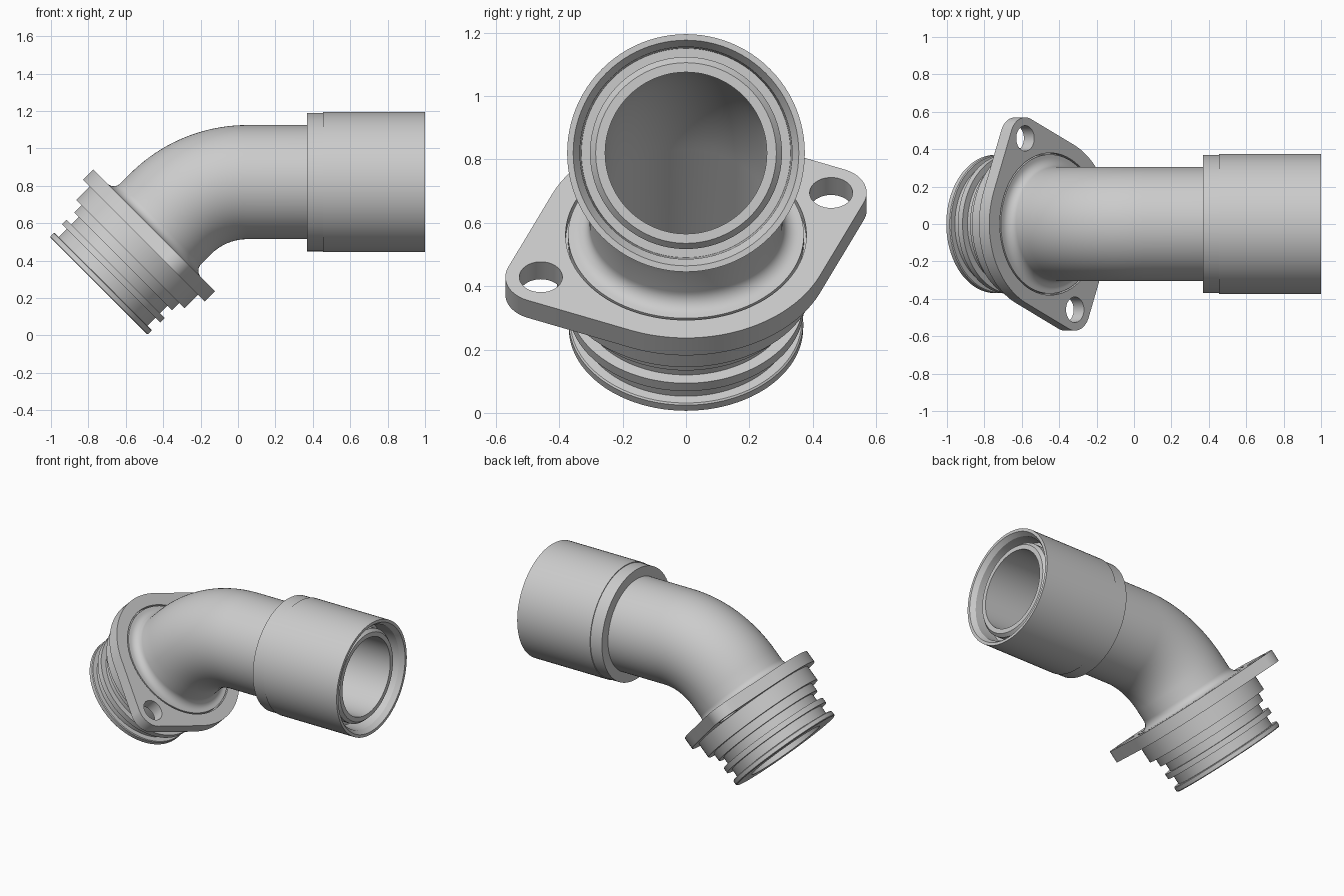
import bpy, bmesh
from math import sin, cos, pi, radians, acos, atan2, hypot
from mathutils import Vector, Matrix

cube = bpy.data.objects.get("Cube")
if cube:
    bpy.data.objects.remove(cube, do_unlink=True)

mat = bpy.data.materials.new("light grey")
mat.use_nodes = True
grey = (0.6, 0.6, 0.6, 1)
mat.diffuse_color = grey
mat.node_tree.nodes["Principled BSDF"].inputs["Base Color"].default_value = grey

BEND_R, BEND_A = 0.58, pi / 4
BEND_LEN = BEND_R * BEND_A
FLANGE = BEND_LEN + 0.125      # path distance of the flange's upper face
SIDES = 96


def frame(s):
    """Centre, outward normal and direction at path distance s from the bend start."""
    a = min(max(s / BEND_R, 0), BEND_A)
    n = Vector((-sin(a), 0, cos(a)))
    d = Vector((-cos(a), 0, -sin(a)))
    over = min(s, 0) + max(s - BEND_LEN, 0)
    return Vector((0.05, 0, 0.24)) + n * BEND_R + d * over, n, d


def finish(bm, name):
    bmesh.ops.remove_doubles(bm, verts=bm.verts, dist=0.0001)
    bmesh.ops.recalc_face_normals(bm, faces=bm.faces)
    me = bpy.data.meshes.new(name)
    bm.to_mesh(me)
    bm.free()
    me.materials.append(mat)
    ob = bpy.data.objects.new(name, me)
    bpy.context.collection.objects.link(ob)
    bpy.ops.object.select_all(action='DESELECT')
    ob.select_set(True)
    bpy.context.view_layer.objects.active = ob
    bpy.ops.object.shade_smooth_by_angle(angle=radians(30))
    return ob


def sweep(name, profile):
    """Sweep a closed (path distance, radius) profile round the bent axis."""
    bm = bmesh.new()
    rings = []
    for s, r in profile:
        c, n, d = frame(s)
        rings.append([bm.verts.new(c + r * (cos(t) * n + sin(t) * Vector((0, 1, 0))))
                      for t in (2 * pi * i / SIDES for i in range(SIDES))])
    for k, ring in enumerate(rings):
        nxt = rings[(k + 1) % len(rings)]
        for i in range(SIDES):
            j = (i + 1) % SIDES
            bm.faces.new((ring[i], ring[j], nxt[j], nxt[i]))
    return finish(bm, name)


def at_x(x, r):
    return 0.05 - x, r


BORE, PIPE = 0.255, 0.305
arc = [BEND_LEN * i / 20 for i in range(21)]

# Socket end: inner spigot, annular recess, rim and stepped outer wall
profile = [at_x(0.96, BORE), at_x(0.96, 0.285), at_x(0.94, 0.303), at_x(0.86, 0.303),
           at_x(0.86, 0.33), at_x(0.97, 0.335), at_x(1.0, 0.356), at_x(1.0, 0.375),
           at_x(0.455, 0.375), at_x(0.455, 0.37), at_x(0.37, 0.37), at_x(0.37, PIPE)]
# Bent pipe and the fillet where it meets the flange
profile += [(s, PIPE) for s in arc]
FILLET = 0.05
for i in range(9):
    a = pi / 2 * i / 8
    profile.append((FLANGE - FILLET * (1 - sin(a)), PIPE + FILLET * (1 - cos(a))))
# Thin groove inside the flange, then the collar, sealing ring and end lip
steps = [(0, 0.372), (0.03, 0.372), (0.03, 0.39), (0.078, 0.39), (0.078, 0.41),
         (0.18, 0.41), (0.18, 0.37), (0.235, 0.37), (0.235, 0.335), (0.29, 0.335),
         (0.29, 0.372), (0.325, 0.372), (0.325, 0.335), (0.385, 0.335),
         (0.385, 0.365), (0.39, 0.37), (0.415, 0.37), (0.42, 0.365), (0.42, BORE)]
profile += [(FLANGE + t, r) for t, r in steps]
# Bore back through the bend
profile += [(s, BORE) for s in reversed(arc)]
sweep("pipe_body", profile)

# Two-eared mounting flange: outline tangent to a disc and two ear circles
DISC, EAR, HOLE, THICK = 0.46, 0.112, 0.068, 0.078
ear = Vector((0.458, 0.188))
ear_angle = atan2(ear.y, ear.x)
spread = acos((DISC - EAR) / ear.length)


def arc_points(centre, r, a0, a1, count):
    return [centre + r * Vector((cos(a), sin(a)))
            for a in (a0 + (a1 - a0) * i / count for i in range(count + 1))]


outline = []
for side in (0, 1):
    a = ear_angle + side * pi
    c = ear if side == 0 else -ear
    outline += arc_points(c, EAR, a - spread, a + spread, 20)
    outline += arc_points(Vector((0, 0)), DISC, a + spread, a + pi - spread, 24)
loops = [outline, arc_points(Vector((0, 0)), 0.38, 0, 2 * pi, SIDES)[:-1]]
loops += [arc_points(c, HOLE, 0, 2 * pi, 40)[:-1] for c in (ear, -ear)]

curve = bpy.data.curves.new("flange_outline", 'CURVE')
curve.dimensions = '2D'
curve.fill_mode = 'BOTH'
curve.extrude = THICK / 2
for pts in loops:
    spline = curve.splines.new('POLY')
    spline.points.add(len(pts) - 1)
    for p, co in zip(spline.points, pts):
        p.co = (co.x, co.y, 0, 1)
    spline.use_cyclic_u = True
temp = bpy.data.objects.new("flange_outline", curve)
bpy.context.collection.objects.link(temp)
mesh = bpy.data.meshes.new_from_object(
    temp.evaluated_get(bpy.context.evaluated_depsgraph_get()))
bm = bmesh.new()
bm.from_mesh(mesh)
bpy.data.objects.remove(temp, do_unlink=True)
bpy.data.meshes.remove(mesh)

# Stand the flange square to the lower end of the pipe
c, n, d = frame(FLANGE + THICK / 2)
turn = Matrix((Vector((0, 1, 0)), n, -d)).transposed().to_4x4()
bm.transform(Matrix.Translation(c) @ turn)
finish(bm, "mounting_flange")
